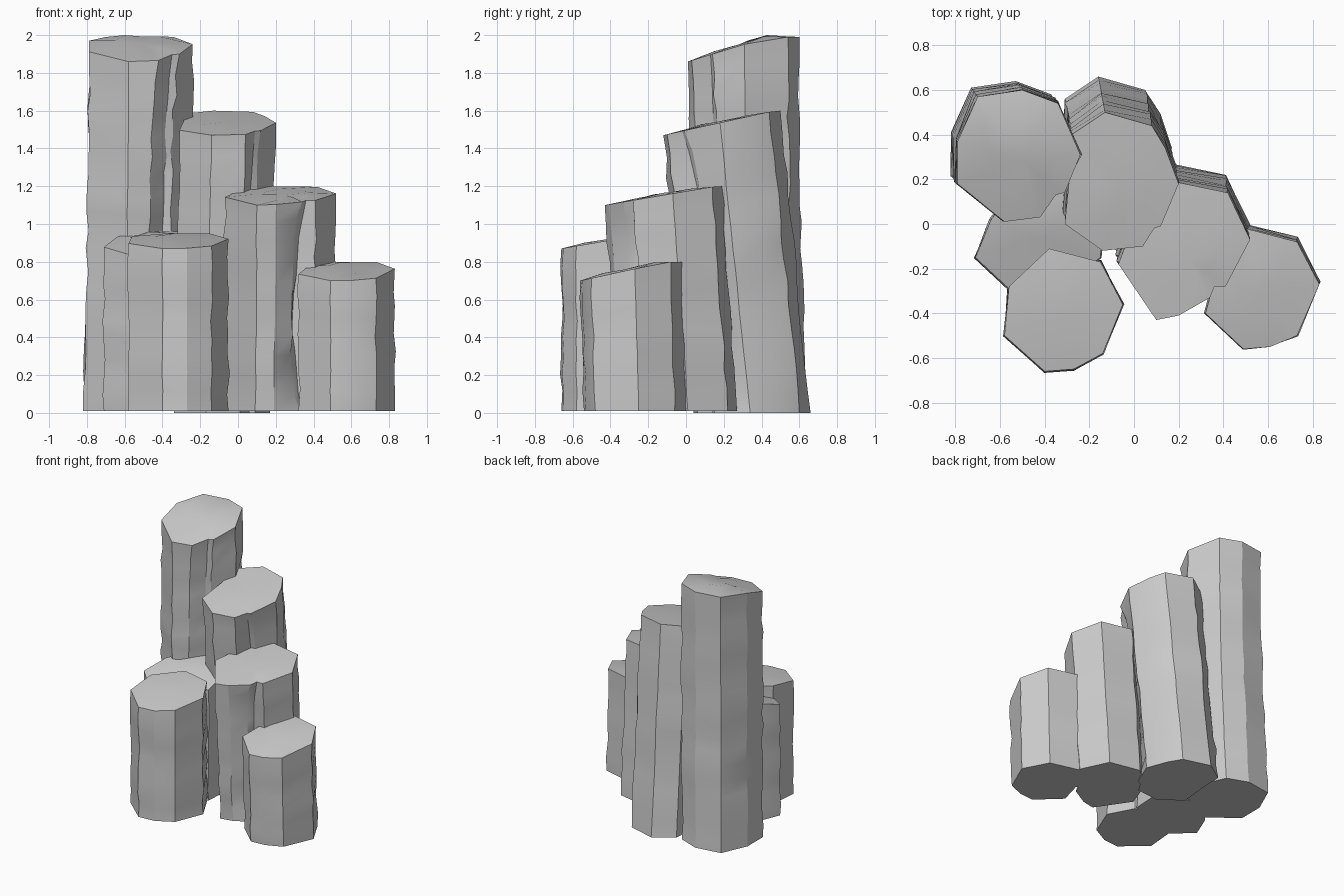
import bpy
import bmesh
import math
import random
from mathutils import Vector

cube = bpy.data.objects.get("Cube")
if cube:
    bpy.data.objects.remove(cube, do_unlink=True)

random.seed(4)

# Single stone colour
stone = bpy.data.materials.new("grey_stone")
stone.use_nodes = True
colour = (0.6, 0.6, 0.6, 1)
stone.diffuse_color = colour
stone.node_tree.nodes["Principled BSDF"].inputs["Base Color"].default_value = colour


def column(name, outline, front_z, back_z, crest=0.85, lean=(0, 0), lean_power=1,
           notches=(), groove=(0, 0), base_z=0.01, roughness=0.009):
    """Weathered prism: slanted cap, leaning base, eroded grooves at chosen corners."""
    points = [Vector(p) for p in outline]
    lean = Vector(lean)
    groove = Vector(groove)
    centre = sum(points, Vector((0, 0))) / len(points)
    low_y = min(p.y for p in points)
    high_y = max(p.y for p in points)

    def cap_height(p):
        slope = min(1, (p.y - low_y) / (high_y - low_y) / crest)
        return front_z + (back_z - front_z) * slope

    bm = bmesh.new()
    levels = max(7, round(back_z * 9))
    rings = []

    # Side rings, from the base up to the cap
    for level in range(levels + 1):
        t = level / levels
        end = level in (0, levels)
        ring = []
        for i, p in enumerate(points):
            xy = p + lean * (1 - t) ** lean_power
            z = base_z + (cap_height(p) - base_z) * t
            if not end:
                xy += (centre - p).normalized() * random.uniform(-roughness, roughness)
                z += random.uniform(-0.02, 0.02)
                if i in notches:
                    wear = math.sqrt(math.sin(math.pi * t))
                    xy += groove * wear * random.uniform(0.8, 1.2)
            ring.append(bm.verts.new((xy.x, xy.y, z)))
        rings.append(ring)

    # Gently uneven inner ring of the cap
    inner = []
    for p in points:
        xy = p.lerp(centre, 0.5)
        z = cap_height(xy) + random.uniform(0, 0.014)
        inner.append(bm.verts.new((xy.x, xy.y, z)))
    rings.append(inner)

    count = len(points)
    for lower, upper in zip(rings, rings[1:]):
        for i in range(count):
            j = (i + 1) % count
            bm.faces.new((lower[i], lower[j], upper[j], upper[i]))
    bm.faces.new(list(reversed(rings[0])))
    peak = bm.verts.new((centre.x, centre.y, cap_height(centre) + 0.008))
    for i in range(count):
        bm.faces.new((inner[i], inner[(i + 1) % count], peak))
    bmesh.ops.recalc_face_normals(bm, faces=bm.faces)

    mesh = bpy.data.meshes.new(name)
    bm.to_mesh(mesh)
    bm.free()
    mesh.materials.append(stone)
    obj = bpy.data.objects.new(name, mesh)
    bpy.context.collection.objects.link(obj)
    bpy.ops.object.select_all(action='DESELECT')
    obj.select_set(True)
    bpy.context.view_layer.objects.active = obj
    bpy.ops.object.shade_smooth_by_angle(angle=math.radians(20))


# Tallest column at the back, flaring near its foot
column("tallest_column",
       [(-.79, .18), (-.58, .01), (-.42, .03), (-.35, .13), (-.31, .14),
        (-.24, .31), (-.34, .54), (-.5, .6), (-.7, .57), (-.79, .37)],
       1.86, 1.99, crest=.72, lean=(-.03, .04), lean_power=2,
       notches=(2, 3, 4), groove=(-.04, .02))

# Second column, leaning forward from its base
column("second_column",
       [(-.31, 0), (-.14, -.12), (.04, -.1), (.09, -.02), (.12, -.01),
        (.2, .18), (.14, .34), (.08, .44), (-.13, .5), (-.28, .4), (-.29, .2)],
       1.47, 1.6, crest=.95, lean=(-.03, .16), notches=(3, 4), groove=(-.02, .06),
       base_z=0)

# Third column in the middle of the stair
column("third_column",
       [(-.07, -.18), (.1, -.43), (.2, -.41), (.34, -.33), (.36, -.28),
        (.41, -.28), (.52, -.07), (.42, .14), (.18, .19), (.02, .06)],
       1.1, 1.2, crest=.95, lean=(-.01, .08), notches=(3, 4), groove=(-.06, .01))

# Shortest column at the end of the stair
column("short_column",
       [(.32, -.4), (.49, -.56), (.61, -.55), (.73, -.5), (.83, -.27),
        (.73, -.08), (.5, -.02), (.38, -.18)],
       .7, .8, lean=(0, .02))

# Front column
column("front_column",
       [(-.58, -.5), (-.4, -.66), (-.27, -.65), (-.14, -.58), (-.05, -.36),
        (-.15, -.17), (-.38, -.11), (-.56, -.28)],
       .87, .95)

# Low column filling the gap behind the front column
column("filler_column",
       [(-.71, -.15), (-.56, -.29), (-.35, -.3), (-.15, -.15), (-.14, .04),
        (-.32, .16), (-.52, .18), (-.64, .02)],
       .83, .96)
